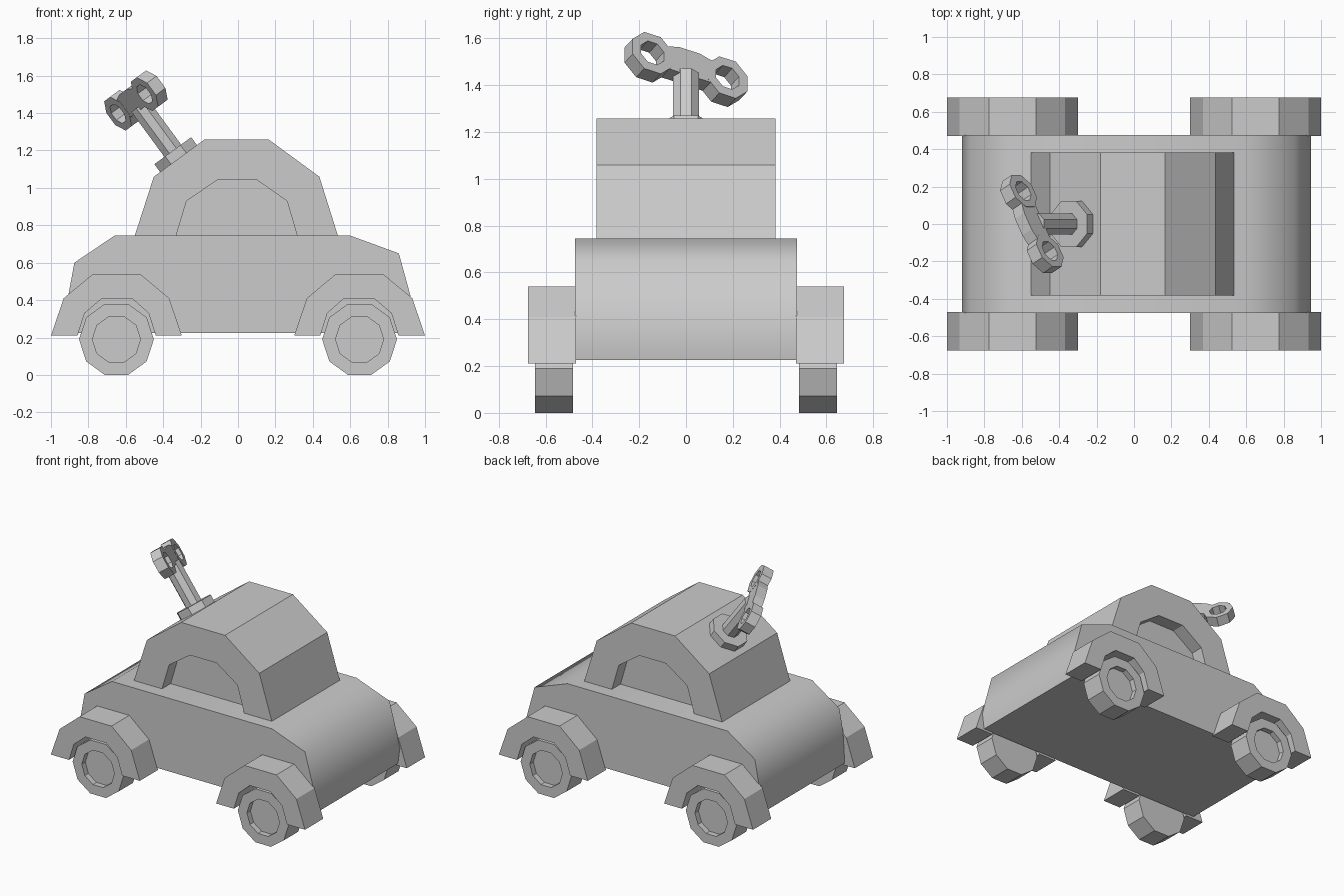
import bpy, bmesh, math
from mathutils import Matrix, Vector

if "Cube" in bpy.data.objects:
    bpy.data.objects.remove(bpy.data.objects["Cube"])


def finish(name, bm, frame=Matrix()):
    bmesh.ops.transform(bm, matrix=frame, verts=bm.verts)
    bmesh.ops.recalc_face_normals(bm, faces=bm.faces)
    me = bpy.data.meshes.new(name)
    bm.to_mesh(me)
    bm.free()
    ob = bpy.data.objects.new(name, me)
    bpy.context.collection.objects.link(ob)
    return ob


def prism(name, pts, y0, y1, frame=Matrix(), inset=0, depth=0):
    """Extrude an (x, z) outline from y0 to y1; optionally recess the y1 face."""
    bm = bmesh.new()
    a = [bm.verts.new((x, y0, z)) for x, z in pts]
    b = [bm.verts.new((x, y1, z)) for x, z in pts]
    n = len(pts)
    bm.faces.new(a)
    cap = bm.faces.new(b[::-1])
    for i in range(n):
        j = (i + 1) % n
        bm.faces.new((a[i], b[i], b[j], a[j]))
    bmesh.ops.recalc_face_normals(bm, faces=bm.faces)
    if inset:
        bmesh.ops.inset_individual(bm, faces=[cap], thickness=inset, use_even_offset=True)
        cap = bmesh.ops.extrude_discrete_faces(bm, faces=[cap])["faces"][0]
        step = depth if y1 < y0 else -depth
        bmesh.ops.translate(bm, vec=(0, step, 0), verts=cap.verts[:])
    return finish(name, bm, frame)


def ngon(n, r, cx=0, cz=0, start=0):
    return [(cx + r * math.cos(start + math.tau * i / n),
             cz + r * math.sin(start + math.tau * i / n)) for i in range(n)]


def ring(name, n, ro, ri, cx, half, frame):
    bm = bmesh.new()
    st = math.pi / n
    loops = [[bm.verts.new((x, y, z)) for x, z in ngon(n, r, cx, 0, st)]
             for r, y in ((ro, -half), (ro, half), (ri, half), (ri, -half))]
    for k in range(4):
        p, q = loops[k], loops[(k + 1) % 4]
        for i in range(n):
            j = (i + 1) % n
            bm.faces.new((p[i], p[j], q[j], q[i]))
    return finish(name, bm, frame)


def axes(x, y, z, origin):
    m = Matrix((x, y, z)).transposed().to_4x4()
    m.translation = origin
    return m


def smooth(ob, deg):
    bpy.ops.object.select_all(action='DESELECT')
    ob.select_set(True)
    bpy.context.view_layer.objects.active = ob
    bpy.ops.object.shade_smooth_by_angle(angle=math.radians(deg))


# Lower body
body = prism("body", [(-.92, .225), (-.91, .41), (-.875, .60), (-.66, .745), (.60, .745),
                      (.86, .65), (.945, .34), (.93, .225)], -.475, .475)
smooth(body, 58)

# Cabin with an arched window recess on each side
cabin = prism("cabin", [(-.555, .735), (-.45, 1.06), (-.18, 1.258), (.165, 1.258),
                        (.435, 1.06), (.537, .735)], -.382, .382)
window = [(-.35, .68), (-.275, .93), (-.11, 1.043), (.10, 1.043), (.262, .93), (.335, .68)]
for s in (-1, 1):
    cutter = prism("window_cutter", window, s * .285, s * .5)
    cutter.hide_render = True
    mod = cabin.modifiers.new("window", 'BOOLEAN')
    mod.operation = 'DIFFERENCE'
    mod.solver = 'EXACT'
    mod.object = cutter
    bpy.context.view_layer.objects.active = cabin
    bpy.ops.object.modifier_apply(modifier=mod.name)
    bpy.data.objects.remove(cutter)

# Fenders and wheels at the four corners
fender = [(.30, .21), (.368, .41), (.523, .54), (.775, .54), (.932, .41), (1.0, .21),
          (.858, .21), (.82, .33), (.728, .408), (.565, .408), (.478, .33), (.44, .21)]
for sx, end in ((-1, "back"), (1, "front")):
    for sy, side in ((-1, "right"), (1, "left")):
        prism(f"{end}_{side}_fender", [(sx * x, z) for x, z in fender], sy * .47, sy * .675)
        prism(f"{end}_{side}_wheel", ngon(10, .2, sx * .65, .19), sy * .483, sy * .645,
              inset=.068, depth=.04)

# Wind-up key, standing square to the sloped rear of the roof
n = Vector((-.592, 0, .806)).normalized()
u = Vector((n.z, 0, -n.x))
v = Vector((0, 1, 0))
root = Vector((-.318, 0, 1.157))
stem = axes(u, n, v, root)
prism("key_collar", ngon(8, .132, start=math.pi / 8), -.01, .052, stem)
prism("key_shaft", ngon(8, .06, start=math.pi / 8), .03, .35, stem)

# Key handle: two eyelets joined by a waist, turned about the shaft
d = (u * .179 - v * .325).normalized()
grip = axes(d, n.cross(d), n, root + n * .385)
for s, name in ((-1, "key_eyelet_left"), (1, "key_eyelet_right")):
    ring(name, 8, .105, .06, s * .183, .036, grip)
prism("key_waist", [(-.115, -.055), (-.06, -.055), (.06, -.055), (.115, -.055), (.115, .06),
                    (.05, .078), (-.05, .078), (-.115, .06)], -.035, .035, grip)
